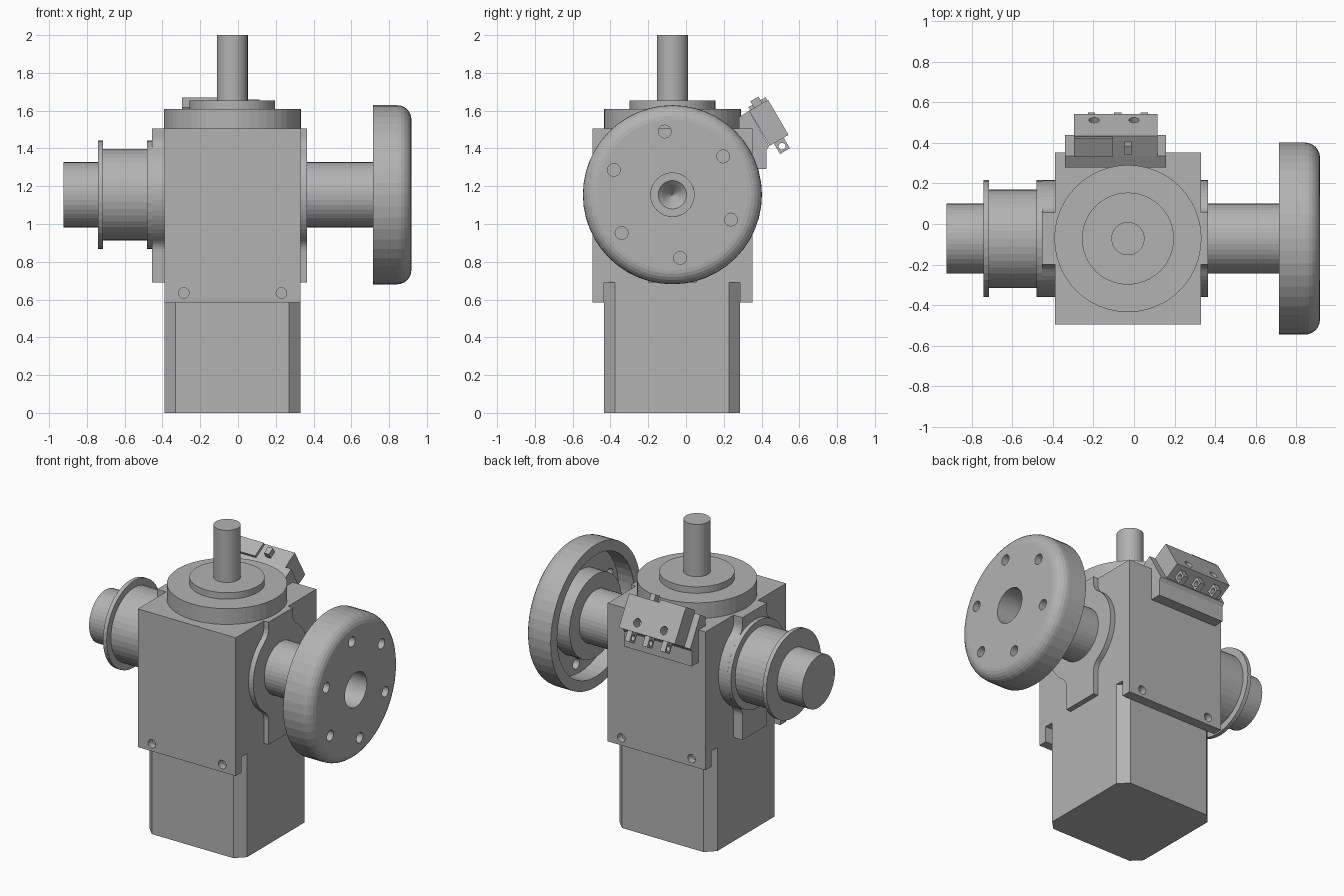
import bpy, bmesh, math
from mathutils import Vector

if "Cube" in bpy.data.objects:
    bpy.data.objects.remove(bpy.data.objects["Cube"])

CX, CY, AZ = -0.03, -0.072, 1.155      # column axis and cross-shaft height
grey = bpy.data.materials.new("machined grey")
grey.diffuse_color = (0.45, 0.45, 0.45, 1)
grey.use_nodes = True
grey.node_tree.nodes["Principled BSDF"].inputs["Base Color"].default_value = grey.diffuse_color


def finish(name, bm):
    bmesh.ops.remove_doubles(bm, verts=bm.verts, dist=1e-5)
    bmesh.ops.recalc_face_normals(bm, faces=bm.faces)
    me = bpy.data.meshes.new(name)
    bm.to_mesh(me)
    bm.free()
    me.materials.append(grey)
    ob = bpy.data.objects.new(name, me)
    bpy.context.collection.objects.link(ob)
    return ob


def prism(name, pts, axis, lo, hi):
    """Extrude a 2D outline along x (points are y,z) or z (points are x,y)."""
    bm = bmesh.new()
    place = (lambda a, b: (lo, a, b)) if axis == 'x' else (lambda a, b: (a, b, lo))
    f = bm.faces.new([bm.verts.new(place(*p)) for p in pts])
    ext = bmesh.ops.extrude_face_region(bm, geom=[f])
    move = Vector((hi - lo, 0, 0)) if axis == 'x' else Vector((0, 0, hi - lo))
    bmesh.ops.translate(bm, vec=move, verts=[v for v in ext['geom'] if isinstance(v, bmesh.types.BMVert)])
    return finish(name, bm)


def box(name, x0, x1, y0, y1, z0, z1):
    return prism(name, [(x0, y0), (x1, y0), (x1, y1), (x0, y1)], 'z', z0, z1)


def lathe(name, prof, axis, n=40):
    """Revolve (position along axis, radius) points about the column or cross shaft."""
    bm = bmesh.new()
    rings = []
    for t, r in prof:
        ring = []
        for i in range(n):
            a = 2 * math.pi * i / n
            c, s = r * math.cos(a), r * math.sin(a)
            ring.append(bm.verts.new((t, CY + c, AZ + s) if axis == 'x' else (CX + c, CY + s, t)))
        rings.append(ring)
    for p, q in zip(rings, rings[1:]):
        for i in range(n):
            j = (i + 1) % n
            bm.faces.new((p[i], p[j], q[j], q[i]))
    bm.faces.new(rings[0])
    bm.faces.new(rings[-1])
    return finish(name, bm)


def drill(target, name, spots, radius, direction, length):
    """Cut round holes along a direction."""
    bm = bmesh.new()
    rot = Vector((0, 0, 1)).rotation_difference(Vector(direction)).to_matrix().to_4x4()
    for s in spots:
        m = rot.copy()
        m.translation = Vector(s)
        bmesh.ops.create_cone(bm, cap_ends=True, segments=20, radius1=radius,
                              radius2=radius, depth=length, matrix=m)
    cutter = finish(name, bm)
    cutter.hide_render = True
    cutter.hide_set(True)
    mod = target.modifiers.new("holes", 'BOOLEAN')
    mod.object = cutter
    mod.solver = 'EXACT'


# Column with chamfered lower corners
X0, X1, Y0, Y1, C = -0.39, 0.33, -0.435, 0.287, 0.06
prism("motor_body", [(X0 + C, Y0), (X1 - C, Y0), (X1, Y0 + C), (X1, Y1 - C),
                     (X1 - C, Y1), (X0 + C, Y1), (X0, Y1 - C), (X0, Y0 + C)], 'z', 0, 0.69)
box("gear_housing", X0, X1, Y0, Y1, 0.69, 1.505)

# Front and back cover plates with screw holes
for name, y0, y1 in (("front_cover", -0.495, Y0), ("back_cover", Y1, 0.352)):
    cover = box(name, X0, X1, y0, y1, 0.585, 1.505)
    drill(cover, name + "_hole_cutter", [(x, y0 if y0 < 0 else y1, 0.635) for x in (-0.287, 0.23)],
          0.028, (0, 1, 0), 0.09)

# Stepped top flange and output shaft
lathe("top_flange", [(1.505, 0.363), (1.61, 0.363), (1.61, 0.227), (1.653, 0.227)], 'z', 48)
lathe("output_shaft", [(1.64, 0.082), (2.0, 0.082)], 'z', 32)

# Side bearing plates: round boss blended into a vertical strip
W, R, F = 0.128, 0.288, 0.08
H = math.sqrt((R + F) ** 2 - (W + F) ** 2)
tang = math.atan2(H, W + F)
quad = [(R * math.cos(tang * i / 10), R * math.sin(tang * i / 10)) for i in range(11)]
for i in range(1, 6):
    a = math.pi + tang * (1 - i / 5)
    quad.append((W + F + F * math.cos(a), H + F * math.sin(a)))
quad.append((W, None))
outline = []
for sy, sz in ((1, 1), (-1, 1), (-1, -1), (1, -1)):
    end = 0.35 if sz > 0 else 0.465
    part = [(CY + sy * y, AZ + sz * (end if z is None else z)) for y, z in quad]
    if sz < 0 and sy < 0 or sz > 0 and sy > 0:
        outline += part
    else:
        outline += part[:0:-1]
prism("right_bearing_plate", outline, 'x', X1, 0.365)
prism("left_bearing_plate", outline, 'x', -0.455, X0)

# Flanged pulley and its shaft end
lathe("pulley", [(-0.45, 0.288), (-0.482, 0.288), (-0.482, 0.243), (-0.715, 0.243),
                 (-0.715, 0.288), (-0.742, 0.288), (-0.742, 0.173), (-0.925, 0.173)], 'x')

# Cross shaft with countersunk centre, seen through the wheel bore
lathe("cross_shaft", [(0.36, 0.173), (0.715, 0.173), (0.715, 0.115), (0.68, 0.115),
                      (0.68, 0.075), (0.66, 0.055), (0.60, 0.005)], 'x')

# Hollow wheel with rounded outer edge, hub and six holes
RW, FR = 0.474, 0.075
edge = [(0.918 - FR + FR * math.sin(math.pi / 2 * i / 6),
         RW - FR + FR * math.cos(math.pi / 2 * i / 6)) for i in range(7)]
wheel = lathe("wheel", [(0.715, 0.115), (0.715, 0.275), (0.83, 0.275), (0.83, 0.405), (0.715, 0.405),
                        (0.715, RW)] + edge + [(0.918, 0.115)], 'x', 48)
# open the bore by removing the caps and bridging the two inner rings
bm = bmesh.new()
bm.from_mesh(wheel.data)
bmesh.ops.delete(bm, geom=[f for f in bm.faces if len(f.verts) > 4], context='FACES_ONLY')
bmesh.ops.bridge_loops(bm, edges=[e for e in bm.edges if e.is_boundary])
bmesh.ops.recalc_face_normals(bm, faces=bm.faces)
bm.to_mesh(wheel.data)
bm.free()
spots = []
for i in range(6):
    a = math.radians(97 + 60 * i)
    spots.append((0.88, CY + 0.337 * math.cos(a), AZ + 0.337 * math.sin(a)))
drill(wheel, "wheel_hole_cutter", spots, 0.034, (1, 0, 0), 0.2)

# Tilted limit switch on a wedge bracket
prism("switch_bracket", [(0.28, 1.50), (0.34, 1.50), (0.34, 1.29), (0.425, 1.29), (0.425, 1.39),
                         (0.44, 1.412), (0.335, 1.60), (0.28, 1.565)], 'x', -0.34, 0.157)
O, D, N = Vector((0.335, 1.60)), Vector((0.504, -0.864)), Vector((0.864, 0.504))


def slab(name, d0, d1, n0, n1, x0, x1):
    """Box in the tilted switch frame: d runs down the slope, n points outward."""
    return prism(name, [tuple(O + D * d + N * n) for d, n in
                        ((d0, n0), (d1, n0), (d1, n1), (d0, n1))], 'x', x0, x1)


case = slab("switch_case", 0, 0.215, 0, 0.115, -0.297, 0.115)
p = O + D * 0.155 + N * 0.115
drill(case, "switch_hole_cutter", [(x, p.x, p.y) for x in (-0.197, 0.0)], 0.026, (0, N.x, N.y), 0.14)
slab("switch_cap", -0.018, 0, 0.005, 0.11, -0.297, -0.105)
slab("switch_button", -0.04, 0, 0.03, 0.08, -0.047, -0.012)

# Pierced terminals
for i, x in enumerate((0.05, -0.08, -0.21)):
    tab = slab(f"terminal_{i + 1}", 0.21, 0.28, 0.025, 0.085, x - 0.018, x + 0.018)
    q = O + D * 0.25 + N * 0.055
    drill(tab, f"terminal_{i + 1}_cutter", [(x, q.x, q.y)], 0.018, (1, 0, 0), 0.1)
